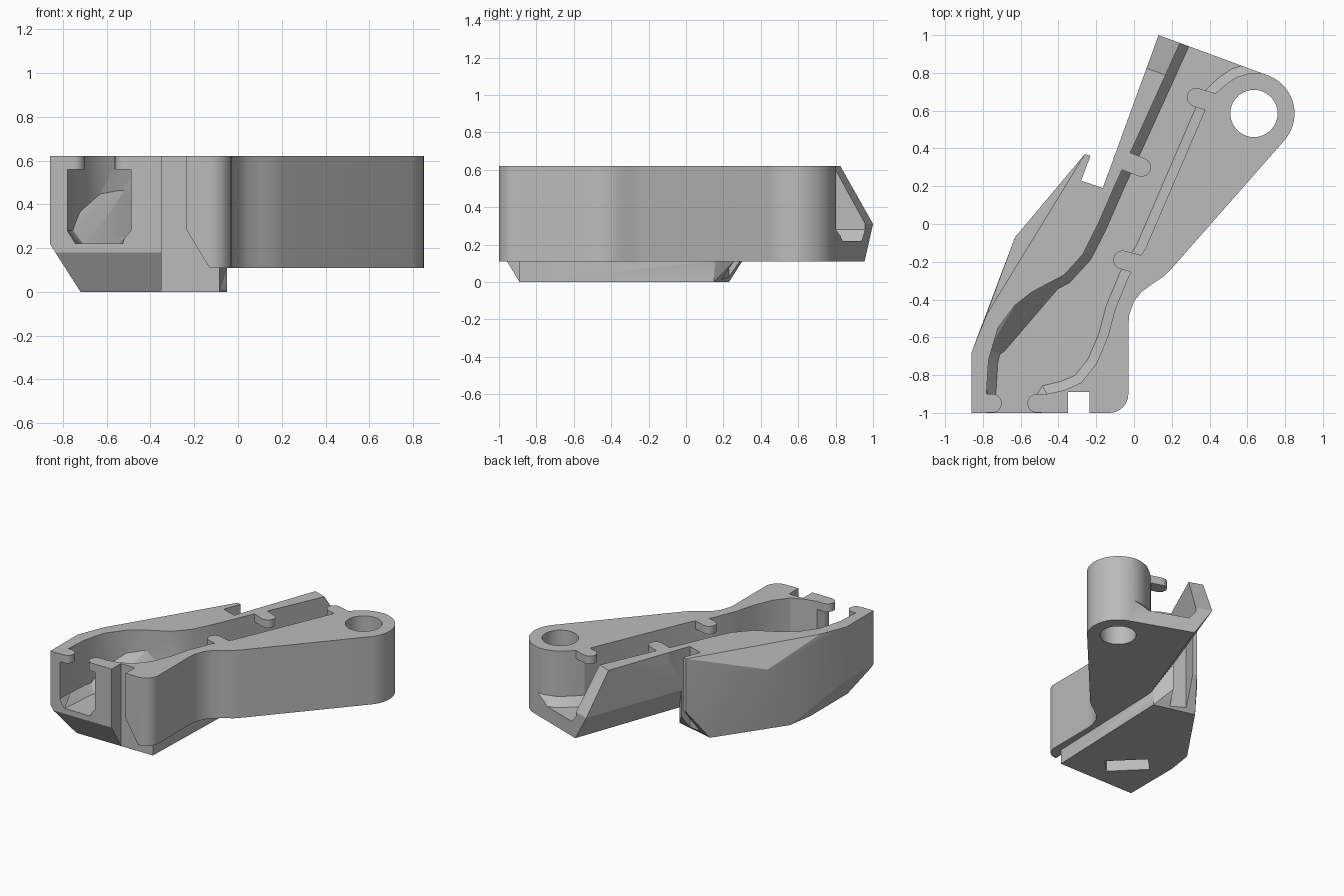
import bpy, bmesh, math
from mathutils import Vector, Matrix

cube = bpy.data.objects.get("Cube")
if cube:
    bpy.data.objects.remove(cube, do_unlink=True)

TOP, BASE, FLOOR = 0.62, 0.11, 0.22

grey = bpy.data.materials.new("mid grey")
grey.use_nodes = True
grey.diffuse_color = (0.5, 0.5, 0.5, 1)
grey.node_tree.nodes["Principled BSDF"].inputs["Base Color"].default_value = (0.5, 0.5, 0.5, 1)


def finish(name, bm):
    bmesh.ops.recalc_face_normals(bm, faces=bm.faces[:])
    mesh = bpy.data.meshes.new(name)
    bm.to_mesh(mesh)
    bm.free()
    ob = bpy.data.objects.new(name, mesh)
    bpy.context.collection.objects.link(ob)
    mesh.materials.append(grey)
    return ob


def loft(name, rings):
    """Closed solid through rings of equal point count, each (points, z)."""
    bm = bmesh.new()
    loops = [[bm.verts.new((x, y, z)) for x, y in pts] for pts, z in rings]
    n = len(loops[0])
    for a, b in zip(loops, loops[1:]):
        for i in range(n):
            j = (i + 1) % n
            bm.faces.new((a[i], a[j], b[j], b[i]))
    bm.faces.new(loops[0])
    bm.faces.new(loops[-1])
    return finish(name, bm)


def prism(name, pts, z0, z1):
    return loft(name, [(pts, z0), (pts, z1)])


def hull(name, pts):
    bm = bmesh.new()
    for p in pts:
        bm.verts.new(p)
    res = bmesh.ops.convex_hull(bm, input=bm.verts[:])
    junk = {v for v in res["geom_interior"] if isinstance(v, bmesh.types.BMVert)}
    bmesh.ops.delete(bm, geom=list(junk), context="VERTS")
    bmesh.ops.dissolve_limit(bm, angle_limit=0.01, verts=bm.verts[:], edges=bm.edges[:])
    return finish(name, bm)


def arc(cx, cy, r, a0, a1, n):
    """Points on an arc, angles in degrees."""
    angles = [math.radians(a0 + (a1 - a0) * i / n) for i in range(n + 1)]
    return [(cx + r * math.cos(a), cy + r * math.sin(a)) for a in angles]


def combine(target, tool, operation):
    mod = target.modifiers.new("join", "BOOLEAN")
    mod.object, mod.operation, mod.solver = tool, operation, "EXACT"
    bpy.context.view_layer.objects.active = target
    bpy.ops.object.modifier_apply(modifier=mod.name)
    bpy.data.objects.remove(tool, do_unlink=True)


def inset(pts, d):
    out = []
    for i, p in enumerate(pts):
        a, b = Vector(pts[i - 1]), Vector(pts[(i + 1) % len(pts)])
        t = (b - a).normalized()
        out.append((p[0] + t.y * d, p[1] - t.x * d))
    return out


def along_wall(s, v, z):
    """Point s along and v across the long wall, from its outer end corner."""
    return Vector((0.13 + 0.342 * s + 0.94 * v, 1.0 + 0.94 * s - 0.342 * v, z))


# Main plate: wall, boss end, waist and rounded front corner
outline = [(0.13, 1.0), (-0.165, 0.19), (-0.4, -0.2), (-0.5, -0.8), (-0.4, -0.89),
           (-0.235, -0.89), (-0.235, -1.0)]
outline += arc(-0.13, -0.9, 0.1, -90, 0, 8)
outline += [(-0.03, -0.54), (-0.025, -0.48), (0, -0.41), (0.04, -0.36), (0.1, -0.315),
            (0.16, -0.275), (0.2, -0.235)]
outline += arc(0.635, 0.585, 0.215, -42, 68, 20)
body = prism("bracket_body", outline, BASE, TOP)

# Chamfers under the long wall and under the front corner
combine(body, hull("wall_chamfer", [along_wall(s, v, z) for s in (-0.95, 0.2)
                                    for v, z in ((0, 0.31), (0.137, 0.1), (-0.1, 0.1), (-0.1, 0.31))]),
        "DIFFERENCE")
combine(body, hull("corner_chamfer", [(x, y, z) for y in (-1.1, -0.89)
                                      for x, z in ((-0.24, 0.29), (-0.124, 0.1), (-0.24, 0.1))]),
        "DIFFERENCE")

# Faceted side block with chamfered foot
side = [(-0.86, -1), (-0.86, -0.68), (-0.78, -0.48), (-0.26, 0.37), (-0.23, 0.36),
        (-0.165, 0.19), (-0.35, -1)]
foot = [(-0.72, -0.89), (-0.72, -0.45), (-0.69, -0.25), (-0.36, 0.23), (-0.05, 0.15), (-0.085, -0.89)]
points = [(x, y, TOP) for x, y in side] + [(x, y, 0) for x, y in foot]
points += [(x, y, BASE) for x, y in foot[-2:]]
points += [(-0.86, -1, FLOOR), (-0.86, -0.68, FLOOR), (-0.835, -1, 0.18), (-0.35, -1, 0.18),
           (-0.63, -0.07, 0.47), (-0.26, 0.37, FLOOR), (-0.23, 0.36, FLOOR)]
block = hull("side_block", points)
combine(block, prism("hook_gap", [(-0.28, 0.23), (-0.165, 0.19), (-0.09, 0.4), (-0.215, 0.4)],
                     -0.1, 0.8), "DIFFERENCE")
combine(block, prism("front_trim", [(-0.35, -1.1), (0.1, -1.1), (0.1, -0.89), (-0.35, -0.89)],
                     -0.1, 0.8), "DIFFERENCE")
combine(body, block, "UNION")

# Winding channel with chamfered floor edges
left_wall = [(-0.78, -1.1), (-0.78, -0.88), (-0.77, -0.72), (-0.72, -0.55), (-0.63, -0.43),
             (-0.54, -0.36), (-0.37, -0.27), (-0.27, -0.16), (-0.19, 0), (-0.09, 0.23),
             (0, 0.42), (0.24, 0.95), (0.33, 1.15)]
right_wall = [(0.8, 0.85), (0.7, 0.802), (0.61, 0.798), (0.54, 0.777), (0.48, 0.735), (0.43, 0.69),
              (0.39, 0.65), (0.37, 0.59), (0.06, -0.13),
              (-0.03, -0.28), (-0.1, -0.45), (-0.14, -0.6), (-0.2, -0.74), (-0.28, -0.84),
              (-0.37, -0.88), (-0.46, -0.9), (-0.49, -0.95), (-0.49, -1.1)]
channel = left_wall + right_wall
combine(body, loft("channel_cut", [(inset(channel, 0.05), FLOOR), (channel, 0.28), (channel, 0.8)]),
        "DIFFERENCE")

# Sloped fill in the channel's side bulge
combine(body, hull("bulge_slope", [(-0.7, -0.7, 0.2), (-0.28, -0.21, 0.2), (-0.6, -0.38, 0.2),
                                   (-0.79, -0.7, 0.27), (-0.7, -0.5, 0.4), (-0.6, -0.38, 0.48),
                                   (-0.5, -0.32, 0.48), (-0.3, -0.16, 0.27)]), "UNION")

# Pivot hole and slot under the foot
combine(body, prism("pivot_cut", arc(0.635, 0.585, 0.125, 0, 351, 39), 0, 0.8), "DIFFERENCE")
turn = Matrix.Rotation(math.radians(135), 2)
slot = [turn @ Vector(c) + Vector((-0.45, -0.61))
        for c in ((-0.15, -0.07), (0.15, -0.07), (0.15, 0.07), (-0.15, 0.07))]
combine(body, prism("slot_cut", slot, -0.1, 0.1), "DIFFERENCE")

# Sloped end of the long wall
combine(body, hull("end_slope", [along_wall(s, v, z) for v in (-0.1, 0.3)
                                 for s, z in ((0, 0.31), (-0.21, 0.66), (0.2, 0.66), (0.2, 0.31))]),
        "DIFFERENCE")

# Rounded retaining tabs along the channel rim: (tip, root)
for tip, root in (((0.04, 0.3), (-0.06, 0.34)), ((-0.06, -0.19), (0.05, -0.22)),
                  ((0.33, 0.67), (0.46, 0.63)), ((-0.75, -0.949), (-0.808, -0.949)),
                  ((-0.515, -0.949), (-0.42, -0.949))):
    shape = [(x, y, z) for c in (tip, root) for z in (0.56, TOP)
             for x, y in arc(*c, 0.05, 0, 337.5, 15)]
    combine(body, hull("retaining_tab", shape), "UNION")

# Shading
bpy.ops.object.select_all(action="DESELECT")
body.select_set(True)
bpy.context.view_layer.objects.active = body
bpy.ops.object.shade_smooth_by_angle(angle=math.radians(25))
